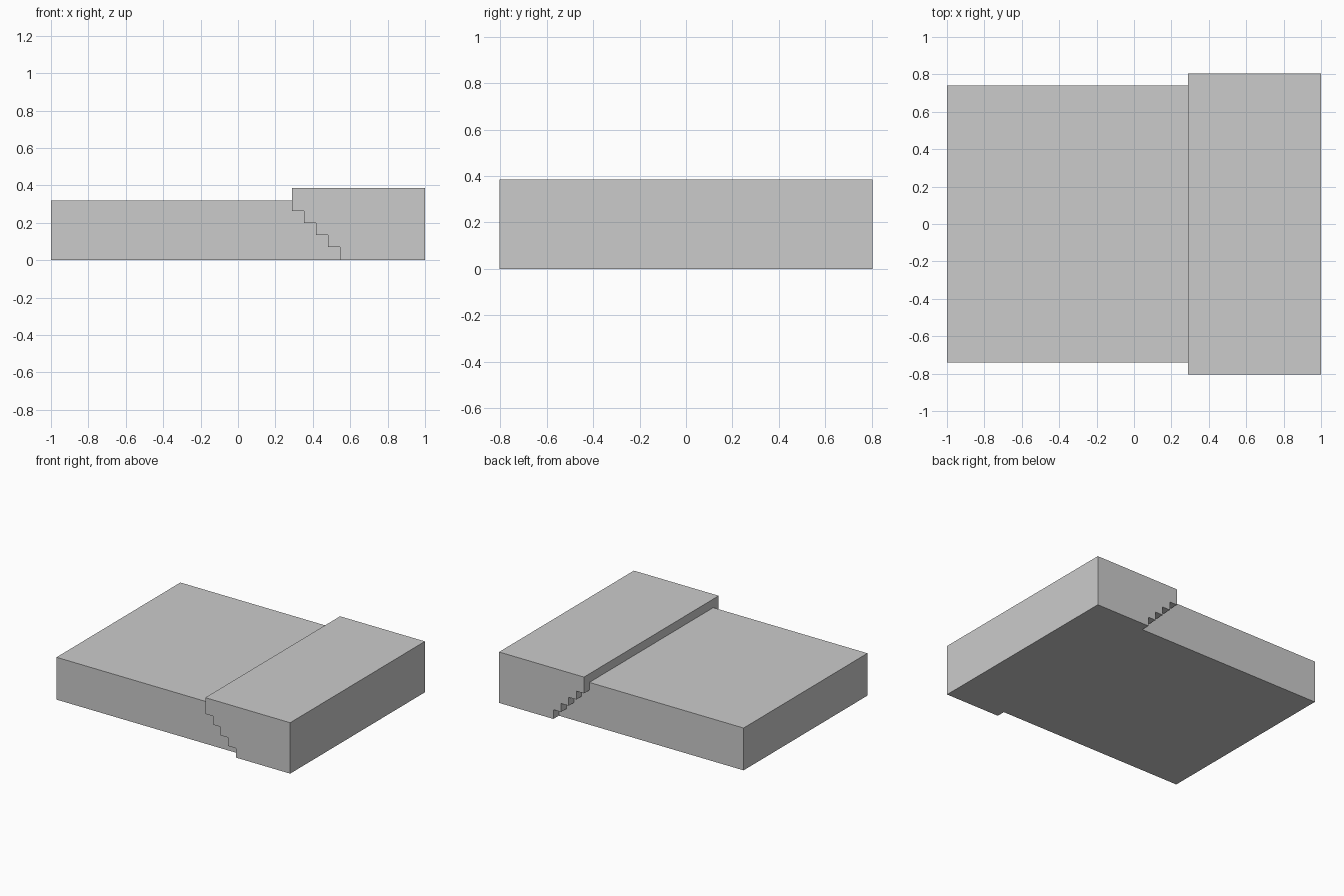
import bpy
import bmesh

if "Cube" in bpy.data.objects:
    bpy.data.objects.remove(bpy.data.objects["Cube"])


def extrude_profile(name, profile, half_width):
    """Extrude an x-z outline symmetrically along y."""
    bm = bmesh.new()
    face = bm.faces.new([bm.verts.new((x, -half_width, z)) for x, z in profile])
    res = bmesh.ops.extrude_face_region(bm, geom=[face])
    verts = [v for v in res["geom"] if isinstance(v, bmesh.types.BMVert)]
    bmesh.ops.translate(bm, vec=(0, 2 * half_width, 0), verts=verts)
    bmesh.ops.recalc_face_normals(bm, faces=bm.faces)
    mesh = bpy.data.meshes.new(name)
    bm.to_mesh(mesh)
    bm.free()
    obj = bpy.data.objects.new(name, mesh)
    bpy.context.collection.objects.link(obj)
    return obj


# Dimensions
STEP = 0.064
STEPS = 4
BLOCK_X, BLOCK_TOP = 0.29, 0.385
SLAB_TOP = 0.32

# Staircase running down and to the right under the raised block
stairs = []
for i in range(STEPS):
    z = 0.262 - i * STEP
    stairs += [(BLOCK_X + i * STEP, z), (BLOCK_X + (i + 1) * STEP, z)]
foot_x = BLOCK_X + STEPS * STEP

# Raised end block with stepped underside
block_profile = [(BLOCK_X, BLOCK_TOP)] + stairs + [(foot_x, 0), (1, 0), (1, BLOCK_TOP)]
block = extrude_profile("raised_end_block", block_profile, 0.805)

# Low flat slab, running into the block where it is hidden
slab_profile = [(-1, 0), (0.8, 0), (0.8, SLAB_TOP), (-1, SLAB_TOP)]
slab = extrude_profile("low_slab", slab_profile, 0.74)

# Join both parts into one clean outer surface
join = slab.modifiers.new("join_block", "BOOLEAN")
join.operation = "UNION"
join.solver = "EXACT"
join.object = block
bpy.context.view_layer.objects.active = slab
bpy.ops.object.modifier_apply(modifier=join.name)
slab.name = "stepped_platform"
bpy.data.objects.remove(block)
